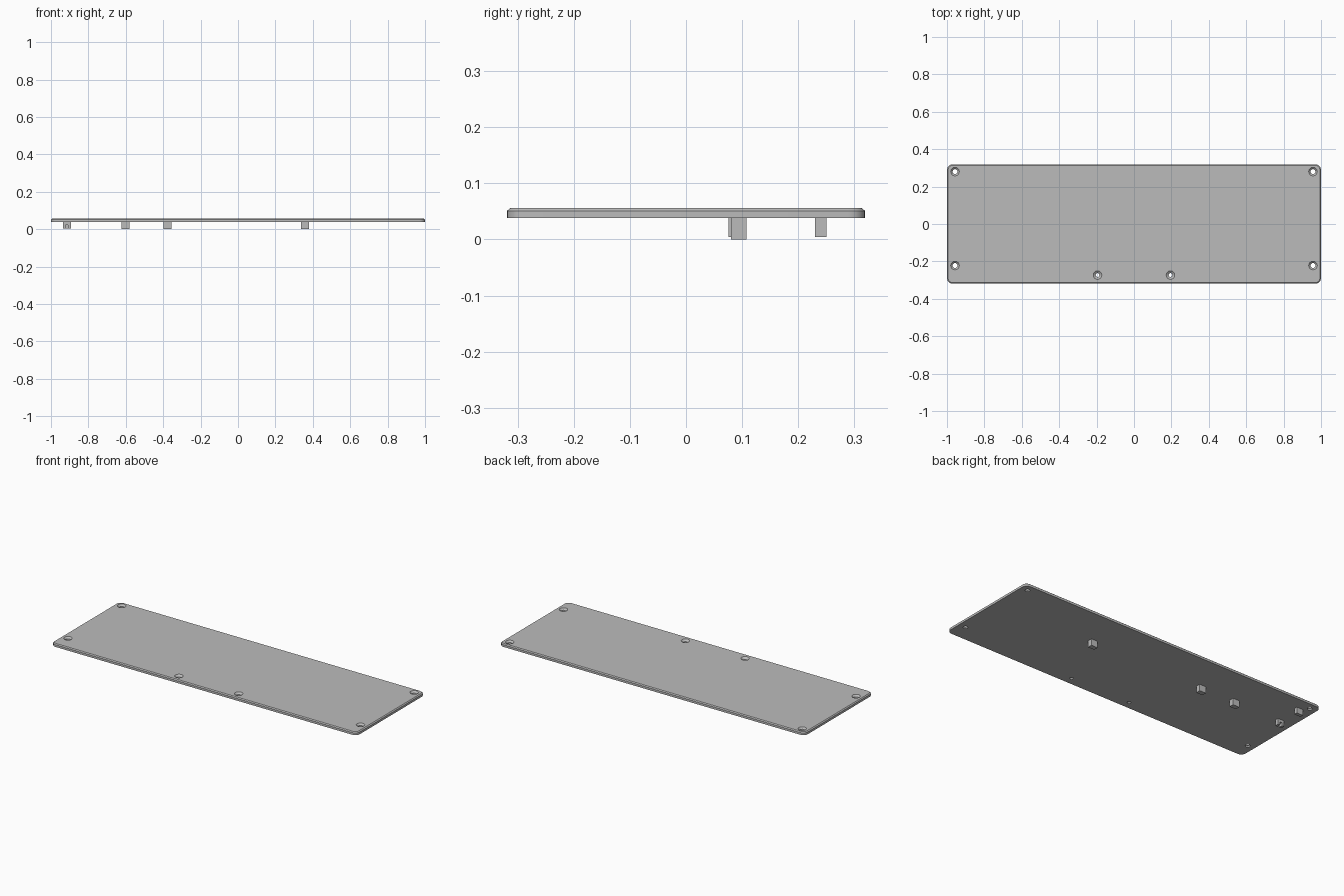
import bpy, bmesh, math

cube = bpy.data.objects.get("Cube")
if cube:
    bpy.data.objects.remove(cube, do_unlink=True)

grey = bpy.data.materials.new("plain_grey")
grey.use_nodes = True
colour = (0.5, 0.5, 0.5, 1)
grey.diffuse_color = colour
grey.node_tree.nodes["Principled BSDF"].inputs["Base Color"].default_value = colour

HALF_X, HALF_Y = 1.0, 0.319
BOTTOM, SHOULDER, TOP = 0.038, 0.051, 0.056


def make_object(name, bm):
    bmesh.ops.recalc_face_normals(bm, faces=bm.faces)
    mesh = bpy.data.meshes.new(name)
    bm.to_mesh(mesh)
    bm.free()
    mesh.materials.append(grey)
    obj = bpy.data.objects.new(name, mesh)
    bpy.context.collection.objects.link(obj)
    return obj


def loft(bm, rings):
    """Skin a stack of closed rings and cap both ends."""
    loops = [[bm.verts.new(p) for p in ring] for ring in rings]
    n = len(loops[0])
    for a, b in zip(loops, loops[1:]):
        for i in range(n):
            j = (i + 1) % n
            bm.faces.new((a[i], a[j], b[j], b[i]))
    bm.faces.new(loops[0][::-1])
    bm.faces.new(loops[-1])


def rounded_ring(inset, z, radius=0.03, steps=6):
    points = []
    for quarter, (sx, sy) in enumerate(((1, 1), (-1, 1), (-1, -1), (1, -1))):
        for k in range(steps + 1):
            a = (quarter + k / steps) * math.pi / 2
            r = radius - inset
            points.append((sx * (HALF_X - radius) + r * math.cos(a),
                           sy * (HALF_Y - radius) + r * math.sin(a), z))
    return points


def circle_ring(x, y, radius, z, sides=24):
    return [(x + radius * math.cos(math.tau * i / sides),
             y + radius * math.sin(math.tau * i / sides), z) for i in range(sides)]


def box(bm, x, y, z, sx, sy, sz):
    made = bmesh.ops.create_cube(bm, size=1)["verts"]
    bmesh.ops.scale(bm, vec=(sx, sy, sz), verts=made)
    bmesh.ops.translate(bm, vec=(x, y, z), verts=made)


# Cover plate with rounded corners and a chamfered upper rim
bm = bmesh.new()
loft(bm, [rounded_ring(0, BOTTOM), rounded_ring(0, SHOULDER), rounded_ring(0.006, TOP)])
plate = make_object("cover_plate", bm)

# Countersunk screw holes: four at the corners, two along the front edge
holes = [(sx * 0.957, y, 0.013) for sx in (-1, 1) for y in (0.28, -0.222)]
holes += [(sx * 0.195, -0.273, 0.01) for sx in (-1, 1)]
bm = bmesh.new()
for x, y, r in holes:
    loft(bm, [circle_ring(x, y, r, BOTTOM - 0.01), circle_ring(x, y, r, TOP - 0.01),
              circle_ring(x, y, 0.023, TOP), circle_ring(x, y, 0.023, TOP + 0.01)])
cutter = make_object("screw_hole_cutter", bm)
cutter.hide_render = True

cut = plate.modifiers.new("screw_holes", "BOOLEAN")
cut.operation = "DIFFERENCE"
cut.solver = "EXACT"
cut.object = cutter
bpy.context.view_layer.objects.active = plate
plate.select_set(True)
bpy.ops.object.modifier_apply(modifier=cut.name)
bpy.data.objects.remove(cutter, do_unlink=True)
bpy.ops.object.shade_smooth_by_angle(angle=math.radians(25))

# Locating pegs below the plate: name, x, y, depth, lower end
pegs = [("right_peg", 0.358, 0.094, 0.028, 0.0),
        ("middle_peg", -0.376, 0.094, 0.028, 0.0),
        ("left_peg", -0.602, 0.094, 0.028, 0.0),
        ("left_end_back_peg", -0.915, 0.24, 0.02, 0.004)]
for name, x, y, depth, low in pegs:
    bm = bmesh.new()
    height = BOTTOM + 0.002 - low
    box(bm, x, y, low + height / 2, 0.042, depth, height)
    make_object(name, bm)

# Forked peg: two prongs joined by a bridge at the plate
bm = bmesh.new()
low, bridge = 0.004, 0.022
for side in (-1, 1):
    box(bm, -0.915 + side * 0.0135, 0.087, (low + BOTTOM) / 2, 0.015, 0.022, BOTTOM - low)
box(bm, -0.915, 0.087, (bridge + BOTTOM) / 2, 0.012, 0.022, BOTTOM - bridge)
make_object("left_end_forked_peg", bm)
